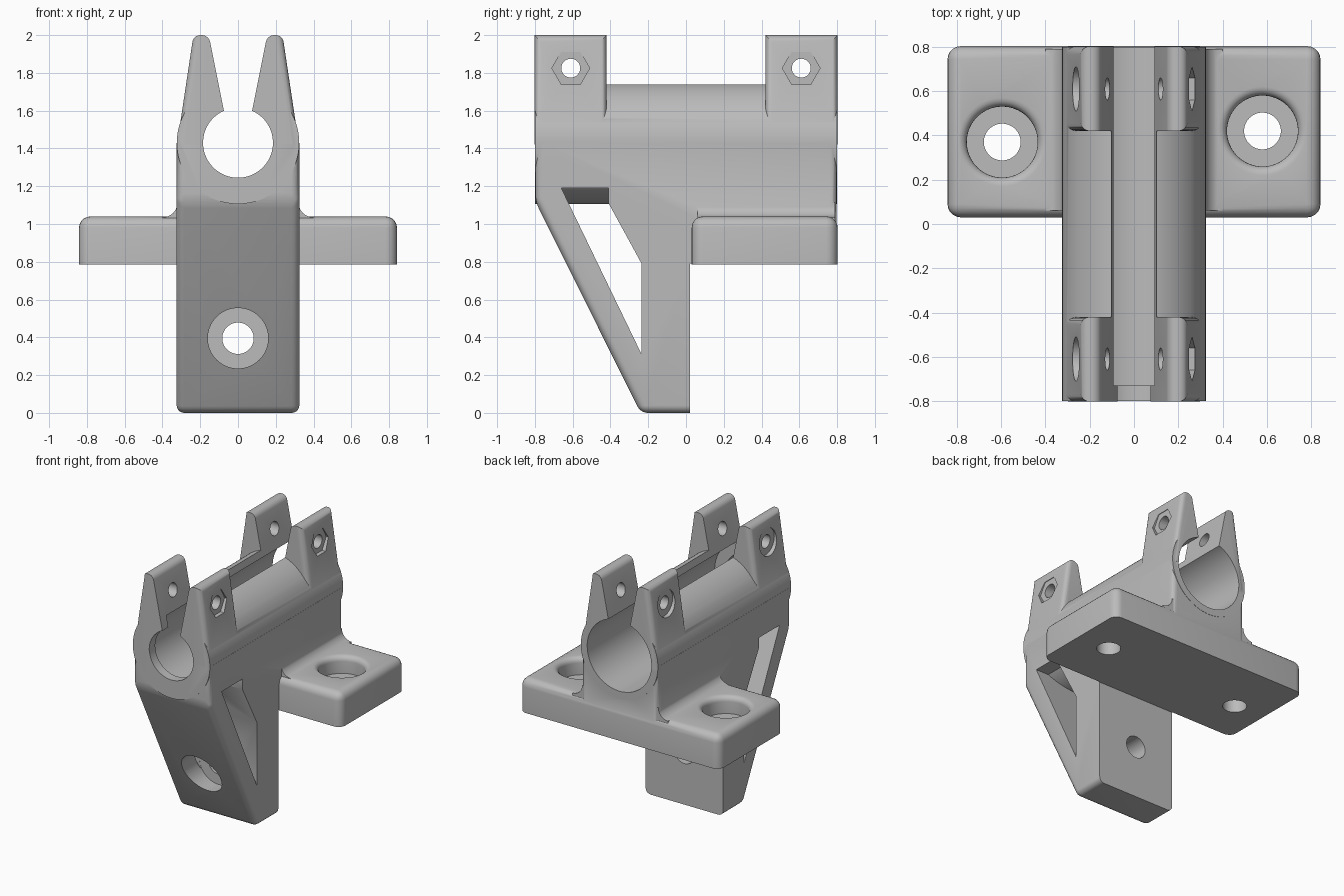
import bpy, bmesh
from math import pi, sin, cos
from mathutils import Matrix, Vector

cube = bpy.data.objects.get("Cube")
if cube:
    bpy.data.objects.remove(cube, do_unlink=True)

grey = bpy.data.materials.new("plain_grey")
grey.use_nodes = True
grey.diffuse_color = (0.5, 0.5, 0.5, 1)
grey.node_tree.nodes["Principled BSDF"].inputs["Base Color"].default_value = (0.5, 0.5, 0.5, 1)

TO_X = Matrix.Rotation(pi / 2, 4, 'Y')    # turns the lathe axis from z to +x
TO_Y = Matrix.Rotation(-pi / 2, 4, 'X')   # turns the lathe axis from z to +y


def make(name, bm):
    bmesh.ops.recalc_face_normals(bm, faces=bm.faces)
    mesh = bpy.data.meshes.new(name)
    bm.to_mesh(mesh)
    bm.free()
    mesh.materials.append(grey)
    ob = bpy.data.objects.new(name, mesh)
    bpy.context.collection.objects.link(ob)
    return ob


def prism(name, points, axis, a, b, rule=None, bevel=0.04):
    """Extrude a profile along x or y; bevel edges picked by rule(midpoint, direction)."""
    bm = bmesh.new()
    place = (lambda p, t: (t, p[0], p[1])) if axis == 'x' else (lambda p, t: (p[0], t, p[1]))
    face = bm.faces.new([bm.verts.new(place(p, a)) for p in points])
    moved = bmesh.ops.extrude_face_region(bm, geom=[face], use_keep_orig=True)["geom"]
    shift = Vector(place((0, 0), b - a))
    bmesh.ops.translate(bm, verts=[g for g in moved if isinstance(g, bmesh.types.BMVert)], vec=shift)
    bmesh.ops.recalc_face_normals(bm, faces=bm.faces)
    if rule:
        picked = [e for e in bm.edges if rule((e.verts[0].co + e.verts[1].co) / 2,
                                              (e.verts[1].co - e.verts[0].co).normalized())]
        bmesh.ops.bevel(bm, geom=picked, offset=bevel, segments=5, profile=0.5, affect='EDGES')
    return make(name, bm)


def lathe(name, profile, centre, turn=Matrix(), sides=64):
    """Revolve (radius, height) pairs into a closed solid."""
    bm = bmesh.new()
    rings = []
    for r, h in profile:
        angles = [pi / 2 + 2 * pi * i / sides for i in range(sides)]
        rings.append([bm.verts.new((r * cos(t), r * sin(t), h)) for t in angles])
    for low, high in zip(rings, rings[1:]):
        for i in range(sides):
            j = (i + 1) % sides
            bm.faces.new((low[i], low[j], high[j], high[i]))
    bm.faces.new(rings[0])
    bm.faces.new(rings[-1])
    bm.transform(Matrix.Translation(centre) @ turn)
    return make(name, bm)


def combine(target, tool, operation):
    mod = target.modifiers.new("combine", 'BOOLEAN')
    mod.object, mod.operation, mod.solver = tool, operation, 'EXACT'
    bpy.context.view_layer.objects.active = target
    bpy.ops.object.modifier_apply(modifier=mod.name)
    bpy.data.objects.remove(tool, do_unlink=True)


# Body: stem, slanted front plate and block under the barrel
def body_rule(m, d):
    front = m.y < -0.1 and m.z < 1.4
    back = m.y > 0.7 and abs(d.z) > 0.9
    return front or back


bracket = prism("clamp_bracket", [(-0.798, 1.43), (-0.798, 1.12), (-0.24, 0), (0.02, 0),
                                  (0.02, 0.79), (0.798, 0.79), (0.798, 1.43)],
                'x', -0.325, 0.325, body_rule)
window = prism("side_window", [(-0.66, 1.19), (-0.41, 1.19), (-0.41, 1.11),
                               (-0.235, 0.79), (-0.235, 0.31)], 'x', -1, 1)
combine(bracket, window, 'DIFFERENCE')

# Mounting plate with rounded corners and top rim
plate = prism("mounting_plate", [(-0.842, 0.785), (0.842, 0.785), (0.842, 1.04), (-0.842, 1.04)],
              'y', 0.03, 0.803, lambda m, d: m.z > 0.8, 0.06)
combine(bracket, plate, 'UNION')

# Concave fillets between plate and body
for s in (-1, 1):
    arc = [(s * (0.4 - 0.08 * cos(t)), 1.115 - 0.08 * sin(t)) for t in (pi / 2 * i / 6 for i in range(7))]
    fillet = prism("plate_fillet", [(s * 0.3, 1.115)] + arc + [(s * 0.4, 1.0), (s * 0.3, 1.0)],
                   'y', 0.06, 0.79)
    combine(bracket, fillet, 'UNION')

# Barrel
barrel = lathe("barrel", [(0.324, -0.8), (0.324, 0.8)], (0, 0, 1.43), TO_Y, 96)
combine(bracket, barrel, 'UNION')

# Four clamp arms
for s in (-1, 1):
    for near, far in ((-0.802, -0.42), (0.42, 0.802)):
        def arm_rule(m, d, s=s):
            tip = m.z > 1.99 and abs(d.y) > 0.9
            outer = s * m.x > 0.24 and abs(d.z) > 0.8
            return tip or outer
        arm = prism("clamp_arm", [(s * 0.05, 1.42), (s * 0.323, 1.42), (s * 0.236, 2.0),
                                  (s * 0.155, 2.0), (s * 0.075, 1.6)], 'y', near, far, arm_rule, 0.035)
        combine(bracket, arm, 'UNION')

# Bore with a narrow front lip, and the V slot above it
bore = lathe("bore", [(0.185, -1), (0.185, -0.73), (0.27, -0.73), (0.27, 1)], (0, 0, 1.43), TO_Y, 96)
combine(bracket, bore, 'DIFFERENCE')
slot = prism("v_slot", [(-0.041, 1.43), (0.041, 1.43), (0.165, 2.05), (-0.165, 2.05)], 'y', -1, 1)
combine(bracket, slot, 'DIFFERENCE')

# Bolt holes across the arms: hex pocket on the left, round pocket on the right
for y in (-0.61, 0.61):
    spot = (0, y, 1.825)
    combine(bracket, lathe("bolt_hole", [(0.05, -1), (0.05, 1)], spot, TO_X, 32), 'DIFFERENCE')
    combine(bracket, lathe("nut_pocket", [(0.1, 0.245), (0.1, 0.5)], spot, TO_X, 6), 'DIFFERENCE')
    combine(bracket, lathe("head_pocket", [(0.1, -0.5), (0.1, -0.245)], spot, TO_X, 48), 'DIFFERENCE')

# Counterbored screw holes in the plate, with a rounded rim
rim = [(0.2 - 0.04 * cos(t), 1.0 + 0.04 * sin(t)) for t in (pi / 2 * i / 5 for i in range(6))]
for x, y in ((-0.595, 0.37), (0.58, 0.42)):
    shape = [(0.083, 0.5), (0.083, 0.91), (0.16, 0.91)] + rim + [(0.2, 1.2)]
    combine(bracket, lathe("plate_screw_hole", shape, (x, y, 0)), 'DIFFERENCE')

# Counterbored screw hole through the front plate and stem
stem_hole = lathe("stem_screw_hole", [(0.16, -1), (0.16, -0.234), (0.083, -0.234), (0.083, 0.3)],
                  (0, 0, 0.395), TO_Y)
combine(bracket, stem_hole, 'DIFFERENCE')

bpy.ops.object.select_all(action='DESELECT')
bracket.select_set(True)
bpy.context.view_layer.objects.active = bracket
bpy.ops.object.shade_smooth_by_angle(angle=pi / 6)
